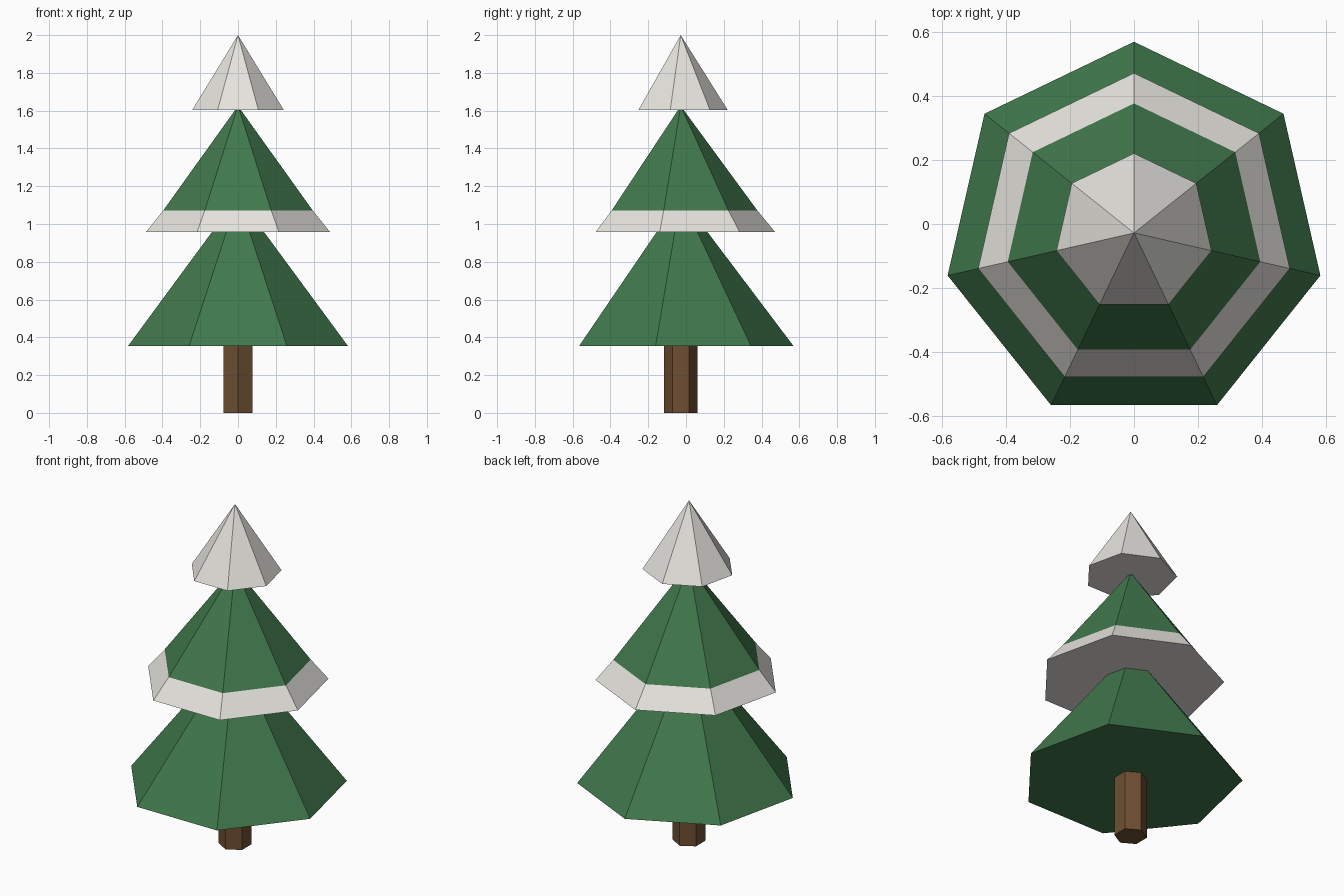
import bpy, bmesh, math

if "Cube" in bpy.data.objects:
    bpy.data.objects.remove(bpy.data.objects["Cube"])

CENTER_Y = -0.028


def material(name, rgb):
    m = bpy.data.materials.new(name)
    m.diffuse_color = (*rgb, 1.0)
    m.use_nodes = True
    m.node_tree.nodes["Principled BSDF"].inputs["Base Color"].default_value = m.diffuse_color
    return m


GREEN = material("pine_green", (0.051, 0.188, 0.072))
SNOW = material("snow_white", (0.79, 0.775, 0.73))
BROWN = material("bark_brown", (0.156, 0.078, 0.032))


def ring(bm, sides, radius, z):
    """Regular polygon of vertices with one corner pointing to +y."""
    angles = [math.pi / 2 + math.tau * i / sides for i in range(sides)]
    return [bm.verts.new((radius * math.cos(a), CENTER_Y + radius * math.sin(a), z))
            for a in angles]


def solid(name, mat, sides, radius, z0, z1, pointed=True):
    """Closed flat-faced cone or prism."""
    bm = bmesh.new()
    base = ring(bm, sides, radius, z0)
    bm.faces.new(base[::-1])
    if pointed:
        apex = bm.verts.new((0, CENTER_Y, z1))
        for i in range(sides):
            bm.faces.new((base[i], base[(i + 1) % sides], apex))
    else:
        top = ring(bm, sides, radius, z1)
        bm.faces.new(top)
        for i in range(sides):
            j = (i + 1) % sides
            bm.faces.new((base[i], base[j], top[j], top[i]))
    mesh = bpy.data.meshes.new(name)
    bm.to_mesh(mesh)
    bm.free()
    mesh.materials.append(mat)
    obj = bpy.data.objects.new(name, mesh)
    bpy.context.collection.objects.link(obj)
    return obj


# Hexagonal trunk, running a little way into the foliage
solid("trunk", BROWN, 6, 0.088, 0.0, 0.40, pointed=False)

# Two tiers of foliage
solid("lower_foliage", GREEN, 7, 0.598, 0.353, 1.145)
solid("upper_foliage", GREEN, 7, 0.484, 0.965, 1.625)

# Snow skirt: a flatter cone that the upper foliage pokes through
solid("snow_skirt", SNOW, 7, 0.500, 0.957, 1.566)

# Snow cap at the tip
solid("snow_cap", SNOW, 7, 0.249, 1.603, 2.0)
